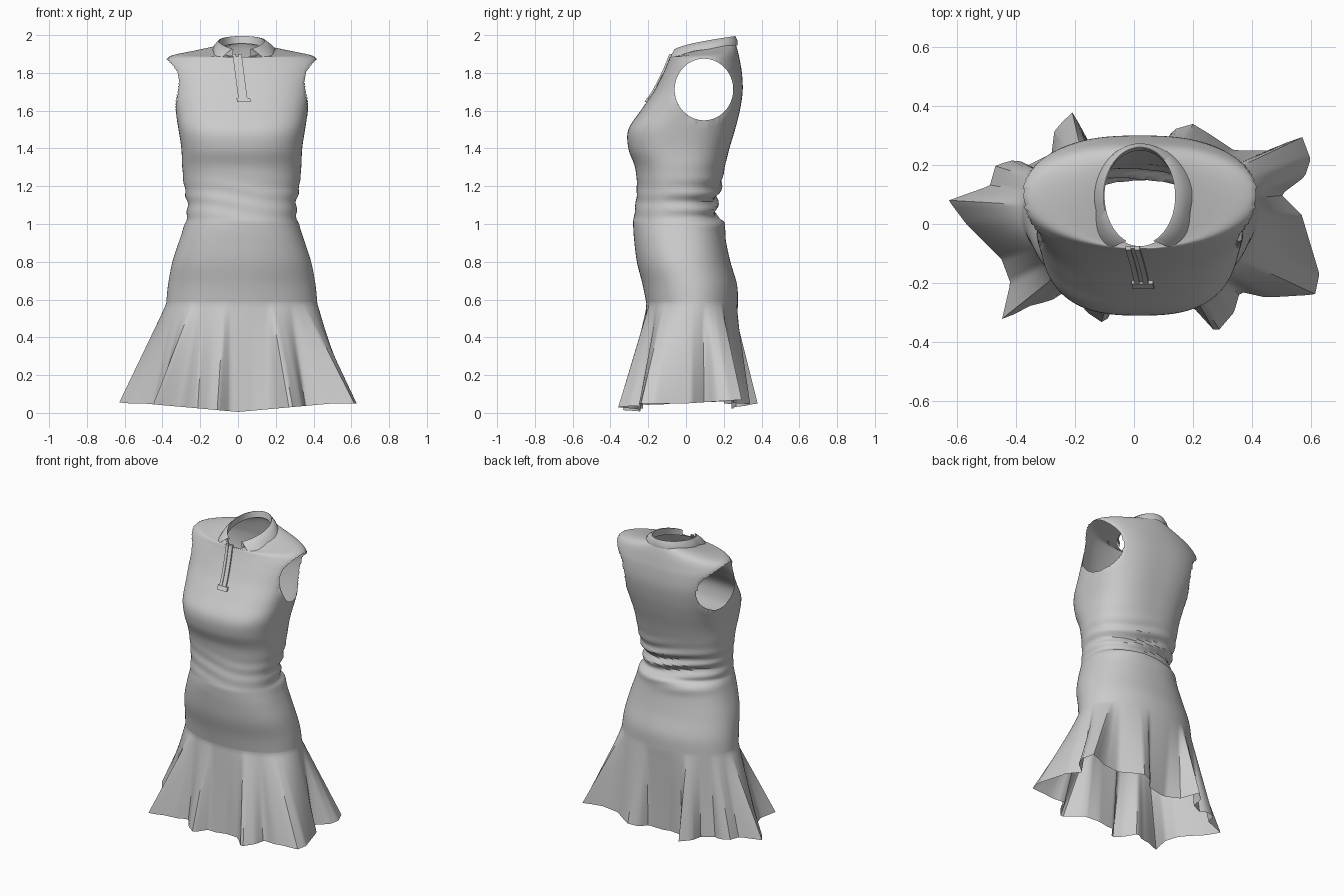
import bpy, bmesh, math
from mathutils import Vector
from mathutils.bvhtree import BVHTree

if "Cube" in bpy.data.objects:
    bpy.data.objects.remove(bpy.data.objects["Cube"])

N = 200      # columns around the dress
SUB = 6      # rows between profile sections
CX = 0.02

# body sections: z, half width, front y, back y, squareness, tilt
BODY = [
    (0.58, 0.400, -0.21, 0.275, 2.1, 0),
    (0.68, 0.390, -0.23, 0.270, 2.1, 0),
    (0.80, 0.367, -0.26, 0.235, 2.2, 0),
    (0.92, 0.328, -0.275, 0.21, 2.3, 0),
    (1.00, 0.302, -0.28, 0.205, 2.3, 0),
    (1.04, 0.290, -0.275, 0.165, 2.3, 0),
    (1.12, 0.290, -0.265, 0.160, 2.3, 0),
    (1.20, 0.305, -0.26, 0.185, 2.3, 0),
    (1.30, 0.315, -0.27, 0.205, 2.4, 0),
    (1.40, 0.320, -0.305, 0.23, 2.6, 0),
    (1.50, 0.335, -0.305, 0.26, 2.7, 0),
    (1.60, 0.352, -0.24, 0.285, 2.7, 0),
    (1.70, 0.372, -0.172, 0.30, 2.6, 0),
    (1.79, 0.395, -0.125, 0.297, 2.4, 0),
    (1.85, 0.412, -0.098, 0.288, 2.1, 0),
    (1.89, 0.375, -0.086, 0.278, 2.0, 0.05),
    (1.91, 0.260, -0.080, 0.268, 2.0, 0.15),
    (1.925, 0.130, -0.075, 0.255, 2.0, 0.25),
]

# skirt hem seen from above, counter-clockwise from the right: flared inserts between panels
HEM = [(.57, .03), (.5, .1), (.58, .16), (.6, .22), (.57, .3), (.46, .25), (.34, .25), (.25, .31),
       (.2, .34), (.13, .32), (.1, .26), (-.05, .24), (-.15, .27), (-.18, .33), (-.21, .38),
       (-.27, .32), (-.28, .24), (-.36, .2), (-.4, .22), (-.47, .2), (-.49, .13), (-.63, .08),
       (-.57, 0), (-.45, -.12), (-.42, -.2), (-.45, -.33), (-.36, -.28), (-.28, -.26), (-.22, -.22),
       (-.16, -.3), (-.1, -.34), (-.05, -.25), (.08, -.24), (.18, -.26), (.28, -.37), (.34, -.3),
       (.36, -.23), (.45, -.25), (.615, -.24), (.63, -.17)]


def catmull(a, b, c, d, t):
    return tuple(0.5 * (2 * q + (r - p) * t + (2 * p - 5 * q + 4 * r - s) * t * t
                 + (3 * q - p - 3 * r + s) * t ** 3) for p, q, r, s in zip(a, b, c, d))


def spow(v, p):
    return math.copysign(abs(v) ** p, v)


def ring_point(sec, a):
    z, hx, yf, yb, n, tilt = sec
    yc, hy = (yf + yb) / 2, (yb - yf) / 2
    y = hy * spow(math.sin(a), 2 / n)
    return Vector((CX + hx * spow(math.cos(a), 2 / n), yc + y, z + tilt * y))


def make_object(name, verts, faces, angle=40):
    me = bpy.data.meshes.new(name)
    me.from_pydata([tuple(v) for v in verts], [], faces)
    bm = bmesh.new()
    bm.from_mesh(me)
    bmesh.ops.recalc_face_normals(bm, faces=bm.faces[:])
    bm.to_mesh(me)
    bm.free()
    ob = bpy.data.objects.new(name, me)
    bpy.context.collection.objects.link(ob)
    smooth(ob, angle)
    return ob


def smooth(ob, angle):
    bpy.ops.object.select_all(action='DESELECT')
    ob.select_set(True)
    bpy.context.view_layer.objects.active = ob
    bpy.ops.object.shade_smooth_by_angle(angle=math.radians(angle))


def grid_faces(rows, cols, closed):
    return [(r * cols + c, r * cols + (c + 1) % cols, (r + 1) * cols + (c + 1) % cols, (r + 1) * cols + c)
            for r in range(rows - 1) for c in range(cols if closed else cols - 1)]


# hem lookup by angle around the body
hem_keys = []
for x, y in HEM:
    a = math.atan2((y - 0.03) / 0.26, (x - CX) / 0.42)
    a = a % math.tau
    if hem_keys:
        a = max(a, hem_keys[-1][0] + 0.045)
    hem_keys.append((a, x, y))
hem_keys = ([(hem_keys[-1][0] - math.tau,) + hem_keys[-1][1:]] + hem_keys
            + [(hem_keys[0][0] + math.tau,) + hem_keys[0][1:]])


def hem_point(a):
    for (a0, x0, y0), (a1, x1, y1) in zip(hem_keys, hem_keys[1:]):
        if a0 <= a <= a1:
            t = (a - a0) / (a1 - a0)
            x, y = x0 + (x1 - x0) * t, y0 + (y1 - y0) * t
            return Vector((x, y, 0.005 + 0.045 * min(1, abs(x) / 0.5) + 0.02 * max(0, y / 0.3)))


angles = [i * math.tau / N for i in range(N)]
verts = []

# skirt rows
SK = 22
for r in range(SK):
    t = 1 - r / SK
    for a in angles:
        top = ring_point(BODY[0], a)
        verts.append(top.lerp(hem_point(a), t))

# bodice rows with gathered folds at the waist
for i in range(len(BODY) - 1):
    p = [BODY[max(0, min(len(BODY) - 1, i + k))] for k in (-1, 0, 1, 2)]
    last = i == len(BODY) - 2
    for k in range(SUB + (1 if last else 0)):
        sec = catmull(*p, k / SUB)
        for a in angles:
            v = ring_point(sec, a)
            back = max(0, math.sin(a) * 0.75 + 0.25)
            mask = math.exp(-((v.z - 1.12) / 0.1) ** 2) * (back + 0.15)
            wave = math.sin(v.z * 75 + v.x * 7 + 1.2 * math.sin(v.x * 9))
            d = Vector((v.x - CX, v.y, 0)).normalized()
            verts.append(v + d * 0.014 * mask * wave)

dress = make_object("dress_body", verts, grid_faces(len(verts) // N, N, True))

# armholes: remove the side cloth and pull the rim onto an ellipse
AY, AZ, RY, RZ = 0.095, 1.712, 0.155, 0.163
bm = bmesh.new()
bm.from_mesh(dress.data)


def arm_dist(v):
    return math.hypot((v.co.y - AY) / RY, (v.co.z - AZ) / RZ)


bmesh.ops.delete(bm, geom=[v for v in bm.verts if abs(v.co.x - CX) > 0.2 and arm_dist(v) < 1], context='VERTS')
for v in bm.verts:
    if v.is_boundary and abs(v.co.x - CX) > 0.2 and 1.5 < v.co.z < 1.92:
        d = arm_dist(v)
        v.co.y = AY + (v.co.y - AY) / d
        v.co.z = AZ + (v.co.z - AZ) / d
bm.to_mesh(dress.data)
tree = BVHTree.FromBMesh(bm)
bm.free()
smooth(dress, 40)

# folded collar: stand, fold line and falling leaf, open at the front
cols = 49
rows = [[], [], [], [], []]
for i in range(cols):
    u = i / (cols - 1)
    a = math.radians(-90 + 22 + 316 * u)
    c, s = math.cos(a), math.sin(a)
    b = (s + 1) / 2                      # 0 front, 1 back
    tip = max(0, 1 - min(u, 1 - u) / 0.16)
    wide = 0.178 if c > 0 else 0.155
    base = Vector((CX + 0.125 * c, 0.09 + 0.16 * s, 1.885 + 0.07 * b))
    fold = Vector((CX + 0.120 * c, 0.095 + 0.165 * s, 1.915 + 0.08 * b ** 0.6))
    edge = Vector((CX + wide * c + math.copysign(0.055 * tip, c), 0.095 + 0.178 * s - 0.01 * tip,
                   1.90 + 0.045 * b - 0.03 * tip))
    rows[0].append(base)
    rows[1].append(fold)
    rows[2].append(fold.lerp(edge, 0.12) + Vector((0, 0, 0.006)))
    rows[3].append(fold.lerp(edge, 0.6) + Vector((0.006 * c, 0.006 * s, 0.004)))
    rows[4].append(edge)
make_object("collar", [v for r in rows for v in r], grid_faces(5, cols, False), 50)


# front placket: raised bands and a zip laid on the chest
def chest_strip(name, offset, width, lift, z0, z1):
    pts, n = [], 14
    for i in range(n):
        z = z0 + (z1 - z0) * i / (n - 1)
        cx = -0.005 + (1.9 - z) * 0.13 + offset
        for dx, dy in ((-width, 0.004), (-width, -lift), (width, -lift), (width, 0.004)):
            hit = tree.ray_cast(Vector((cx + dx, -1, z)), Vector((0, 1, 0)))[0]
            y = hit.y if hit and hit.y < 0.1 else -0.078
            pts.append(Vector((cx + dx, y + dy, z)))
    faces = grid_faces(n, 4, True) + [(0, 1, 2, 3), tuple(range(4 * n - 4, 4 * n))]
    make_object(name, pts, faces, 30)


chest_strip("placket_left", -0.015, 0.009, 0.010, 1.90, 1.66)
chest_strip("placket_right", 0.015, 0.009, 0.010, 1.90, 1.66)
chest_strip("zip", 0.0, 0.006, 0.005, 1.89, 1.66)
chest_strip("placket_end", 0.003, 0.036, 0.012, 1.668, 1.645)
